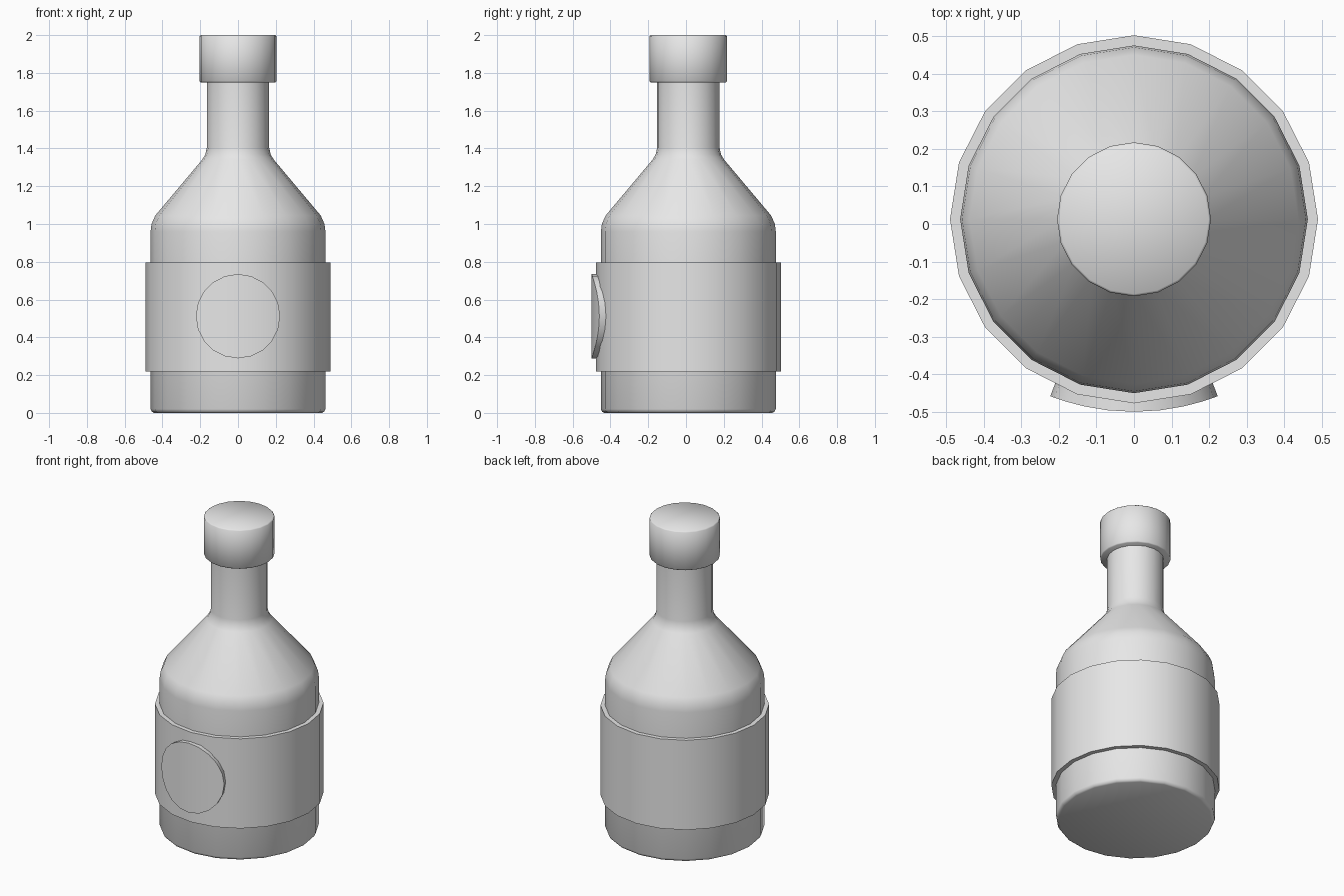
import bpy, bmesh
from math import sin, cos, pi, radians, sqrt

cube = bpy.data.objects.get("Cube")
if cube:
    bpy.data.objects.remove(cube, do_unlink=True)

SIDES = 20
AXIS_Y = 0.0125

grey = bpy.data.materials.new("plain grey")
grey.use_nodes = True
grey.diffuse_color = (0.8, 0.8, 0.8, 1)
grey.node_tree.nodes["Principled BSDF"].inputs["Base Color"].default_value = (0.8, 0.8, 0.8, 1)


def finish(name, bm):
    bmesh.ops.recalc_face_normals(bm, faces=bm.faces)
    mesh = bpy.data.meshes.new(name)
    bm.to_mesh(mesh)
    bm.free()
    mesh.materials.append(grey)
    obj = bpy.data.objects.new(name, mesh)
    bpy.context.collection.objects.link(obj)
    bpy.ops.object.select_all(action='DESELECT')
    obj.select_set(True)
    bpy.context.view_layer.objects.active = obj
    bpy.ops.object.shade_smooth_by_angle(angle=radians(50))
    return obj


def lathe(name, profile, ring=False):
    """Turn a (radius, height) profile; cap both ends, or close it into a ring."""
    bm = bmesh.new()
    loops = [[bm.verts.new((r * sin(2 * pi * i / SIDES), AXIS_Y + r * cos(2 * pi * i / SIDES), z))
              for i in range(SIDES)] for r, z in profile]
    pairs = list(zip(loops, loops[1:]))
    if ring:
        pairs.append((loops[-1], loops[0]))
    else:
        bm.faces.new(loops[0])
        bm.faces.new(loops[-1])
    for a, b in pairs:
        for i in range(SIDES):
            j = (i + 1) % SIDES
            bm.faces.new((a[i], a[j], b[j], b[i]))
    return finish(name, bm)


# Bottle with rounded shoulder and neck
lathe("bottle_body", [(0.445, 0), (0.456, 0.006), (0.463, 0.02), (0.463, 0.96),
                      (0.458, 1.0), (0.438, 1.045), (0.19, 1.34),
                      (0.173, 1.368), (0.165, 1.405), (0.165, 1.76)])

# Stopper with a fine bevel
lathe("bottle_cap", [(0.199, 1.75), (0.205, 1.756), (0.205, 1.994), (0.199, 2.0)])

# Wrapped label band
lathe("label_band", [(0.455, 0.22), (0.49, 0.22), (0.49, 0.795), (0.455, 0.795)], ring=True)


# Round badge, bent around the front of the label
def badge(radius=0.223, height=0.512, bend=0.62, thickness=0.04):
    bm = bmesh.new()
    centre_y = bend - 0.5

    def layer(depth):
        k = (bend - depth) / bend
        rows = []
        for i in range(SIDES):
            x, z = radius * sin(2 * pi * i / SIDES), radius * cos(2 * pi * i / SIDES)
            y = centre_y - k * sqrt(bend ** 2 - x ** 2)
            rows.append(bm.verts.new((k * x, y, height + z)))
        return rows

    front, back = layer(0), layer(thickness)
    half, quarter = SIDES // 2, SIDES // 4
    for side in (front, back):
        for i in range(-quarter, quarter):
            # Vertical strips joining upper and lower rim points
            strip = [side[i % SIDES], side[(i + 1) % SIDES],
                     side[(half - i - 1) % SIDES], side[(half - i) % SIDES]]
            bm.faces.new(list(dict.fromkeys(strip)))
    for i in range(SIDES):
        j = (i + 1) % SIDES
        bm.faces.new((front[i], front[j], back[j], back[i]))
    return finish("label_badge", bm)


badge()
